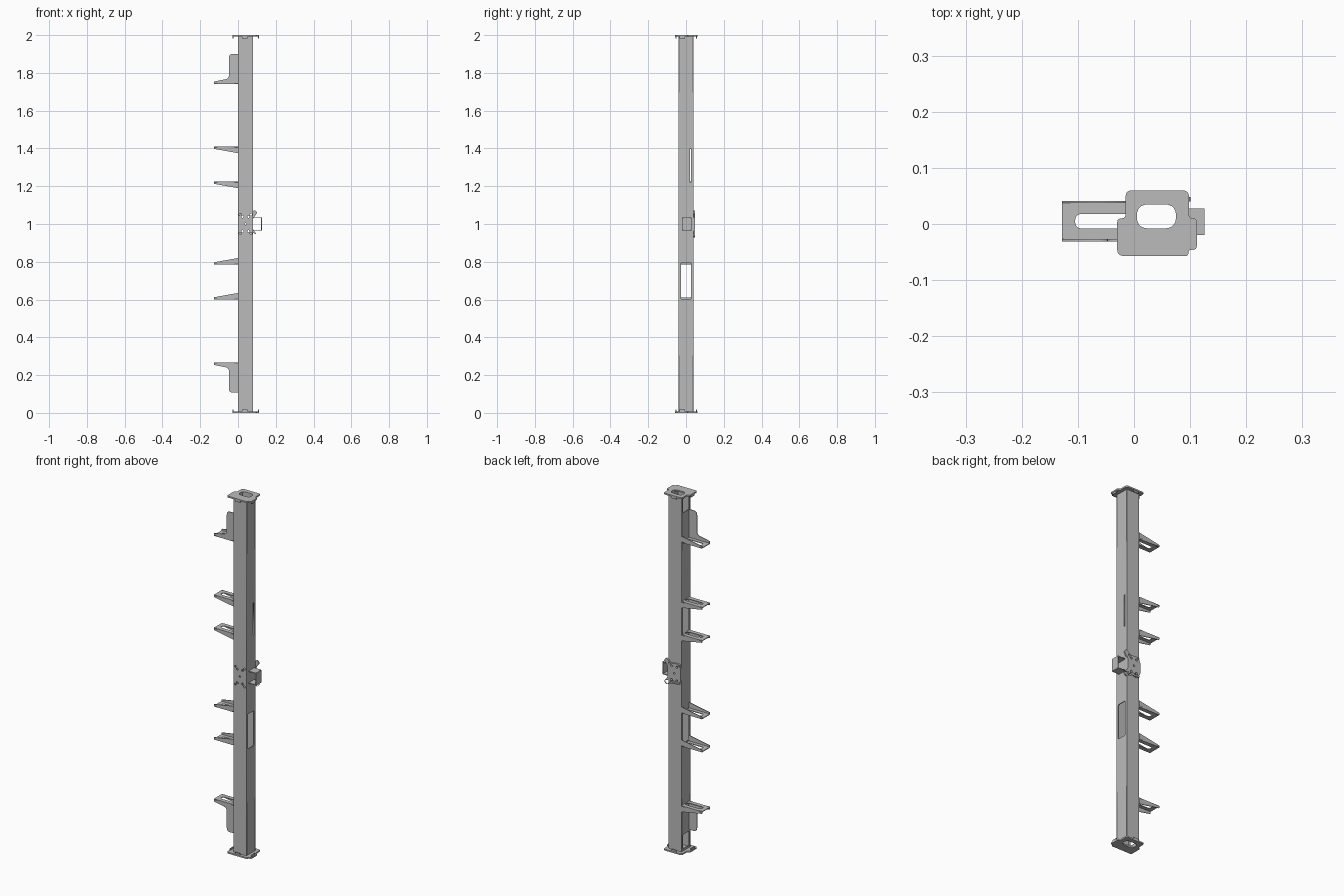
import bpy
import math
from mathutils import Matrix, Vector

old = bpy.data.objects.get("Cube")
if old:
    bpy.data.objects.remove(old)

steel = bpy.data.materials.new("steel_grey")
steel.use_nodes = True
grey = (0.5, 0.5, 0.5, 1)
steel.diffuse_color = grey
steel.node_tree.nodes["Principled BSDF"].inputs["Base Color"].default_value = grey

T = 0.004                      # sheet thickness
X0, X1, Y = 0.0, 0.08, 0.04    # post section
AXES = {
    "xy": ((1, 0, 0), (0, 1, 0), (0, 0, 1)),
    "xz": ((1, 0, 0), (0, 0, 1), (0, -1, 0)),
    "yz": ((0, 1, 0), (0, 0, 1), (1, 0, 0)),
}


def rect(u0, v0, u1, v1):
    return [(u0, v0), (u1, v0), (u1, v1), (u0, v1)]


def rounded(points, r, steps=5):
    """Round every corner of an outline."""
    out = []
    n = len(points)
    for i in range(n):
        p = Vector(points[i])
        a = Vector(points[i - 1]) - p
        b = Vector(points[(i + 1) % n]) - p
        d = min(r, a.length * 0.49, b.length * 0.49)
        a, b = p + a.normalized() * d, p + b.normalized() * d
        for k in range(steps + 1):
            t = k / steps
            out.append(a * (1 - t) ** 2 + p * 2 * t * (1 - t) + b * t * t)
    return out


def circle(u, v, r, n=14):
    return [(u + r * math.cos(k * math.tau / n), v + r * math.sin(k * math.tau / n))
            for k in range(n)]


def plate(name, plane, offset, outline, holes=(), thick=T):
    """Flat sheet with holes, centred on the offset along its normal."""
    curve = bpy.data.curves.new(name, "CURVE")
    curve.dimensions = "2D"
    curve.fill_mode = "BOTH"
    curve.extrude = thick / 2
    for loop in [outline, *holes]:
        spline = curve.splines.new("POLY")
        spline.points.add(len(loop) - 1)
        for pt, co in zip(spline.points, loop):
            pt.co = (co[0], co[1], 0, 1)
        spline.use_cyclic_u = True
    temp = bpy.data.objects.new(name + "_curve", curve)
    bpy.context.collection.objects.link(temp)
    graph = bpy.context.evaluated_depsgraph_get()
    mesh = bpy.data.meshes.new_from_object(temp.evaluated_get(graph))
    bpy.data.objects.remove(temp)
    u, v, w = AXES[plane]
    turn = Matrix((u, v, w)).transposed().to_4x4()
    shift = Vector([abs(c) * offset for c in w])
    mesh.transform(Matrix.Translation(shift) @ turn)
    mesh.materials.clear()
    mesh.materials.append(steel)
    obj = bpy.data.objects.new(name, mesh)
    bpy.context.collection.objects.link(obj)
    return obj


# Hollow post: front and back walls with the bolt holes
bolts = [circle(0.04, 1, 0.005)]
for sx in (-1, 1):
    for sz in (-1, 1):
        bolts += [circle(0.04 + sx * 0.029, 1 + sz * 0.05, 0.006),
                  circle(0.04 + sx * 0.016, 1 + sz * 0.038, 0.006)]
side = rect(X0, T, X1, 2 - T)
plate("post_front_wall", "xz", -Y + T / 2, side, bolts)
plate("post_back_wall", "xz", Y - T / 2, side, bolts)

# Side walls with their windows
wall = rect(-Y + T, T, Y - T, 2 - T)
windows = [rounded(rect(-0.026, a, 0.026, b), 0.006)
           for a, b in ((0.02, 0.1), (0.61, 0.79), (1.22, 1.4), (1.9, 1.98))]
plate("post_bracket_wall", "yz", X0 + T / 2, wall, windows)
plate("post_outer_wall", "yz", X1 - T / 2, wall,
      [rounded(rect(-0.026, 0.6, 0.026, 0.795), 0.006),
       rect(0.02, 1.22, 0.026, 1.4)])

# End plates with an oblong hole and small bent lips
end_shape = rounded([(-0.03, -0.057), (0.097, -0.057), (0.097, -0.046), (0.112, -0.046),
                     (0.112, 0.01), (0.098, 0.01), (0.098, 0.06), (-0.015, 0.06),
                     (-0.015, 0.01), (-0.03, 0.01)], 0.012)
end_hole = rounded(rect(0.005, -0.008, 0.075, 0.035), 0.026)
for label, z, inward in (("bottom", 0, 1), ("top", 2, -1)):
    plate(label + "_end_plate", "xy", z + inward * 0.004, end_shape, [end_hole], 0.008)
    za, zb = sorted((z + inward * 0.005, z + inward * 0.018))
    plate(label + "_left_lip", "yz", 0.108, rect(-0.035, za, -0.005, zb))
    plate(label + "_right_lip", "yz", -0.026, rect(-0.035, za, -0.005, zb))
    plate(label + "_front_lip", "xz", -0.053, rect(0.02, za, 0.05, zb))
    plate(label + "_back_lip", "xz", 0.056, rect(0.02, za, 0.05, zb))

# Shelf brackets: slotted base with two tapering flanges
TIP = -0.128
BASE_LOW, BASE_HIGH = -0.031, 0.041
slot = rounded(rect(-0.105, -0.008, -0.004, 0.018), 0.013)


def bracket(name, z, up, tall=False):
    def prof(pts):
        return [(x, z + up * h) for x, h in pts]
    taper = prof([(0, 0), (TIP, 0), (TIP, 0.012), (0, 0.035)])
    front = taper
    if tall:
        front = (prof([(0, 0), (TIP, 0), (TIP, 0.014)])
                 + rounded(prof([(TIP, 0.014), (-0.048, 0.03), (-0.048, 0.16),
                                 (0, 0.16)]), 0.02)[6:18]
                 + prof([(0, 0.16)]))
    plate(name + "_base", "xy", z + up * T / 2,
          rect(TIP, BASE_LOW, 0, BASE_HIGH), [slot])
    plate(name + "_front_flange", "xz", BASE_LOW + T / 2, front)
    plate(name + "_back_flange", "xz", BASE_HIGH - T / 2, taper)


bracket("top_bracket", 1.74, 1, True)
bracket("upper_bracket", 1.41, -1)
bracket("upper_middle_bracket", 1.225, -1)
bracket("lower_middle_bracket", 0.785, 1)
bracket("lower_bracket", 0.6, 1)
bracket("bottom_bracket", 0.268, -1, True)

# Clamp plate on the back, with two angled ears
half = [(0.08, 0.03), (0.103, 0.06), (0.088, 0.075), (0.062, 0.052), (0.02, 0.058), (0, 0.035)]
clamp = [(x, 1 + z) for x, z in half] + [(x, 1 - z) for x, z in reversed(half)]
plate("clamp_plate", "xz", Y + 0.004, rounded(clamp, 0.007), bolts, 0.008)

# Square strap on the outer side, open front to back
for label, z in (("top", 1.033), ("bottom", 0.967)):
    plate("strap_" + label, "xy", z, rect(X1, -0.02, 0.126, 0.028))
plate("strap_outer", "yz", 0.124, rect(-0.02, 0.965, 0.028, 1.035))
